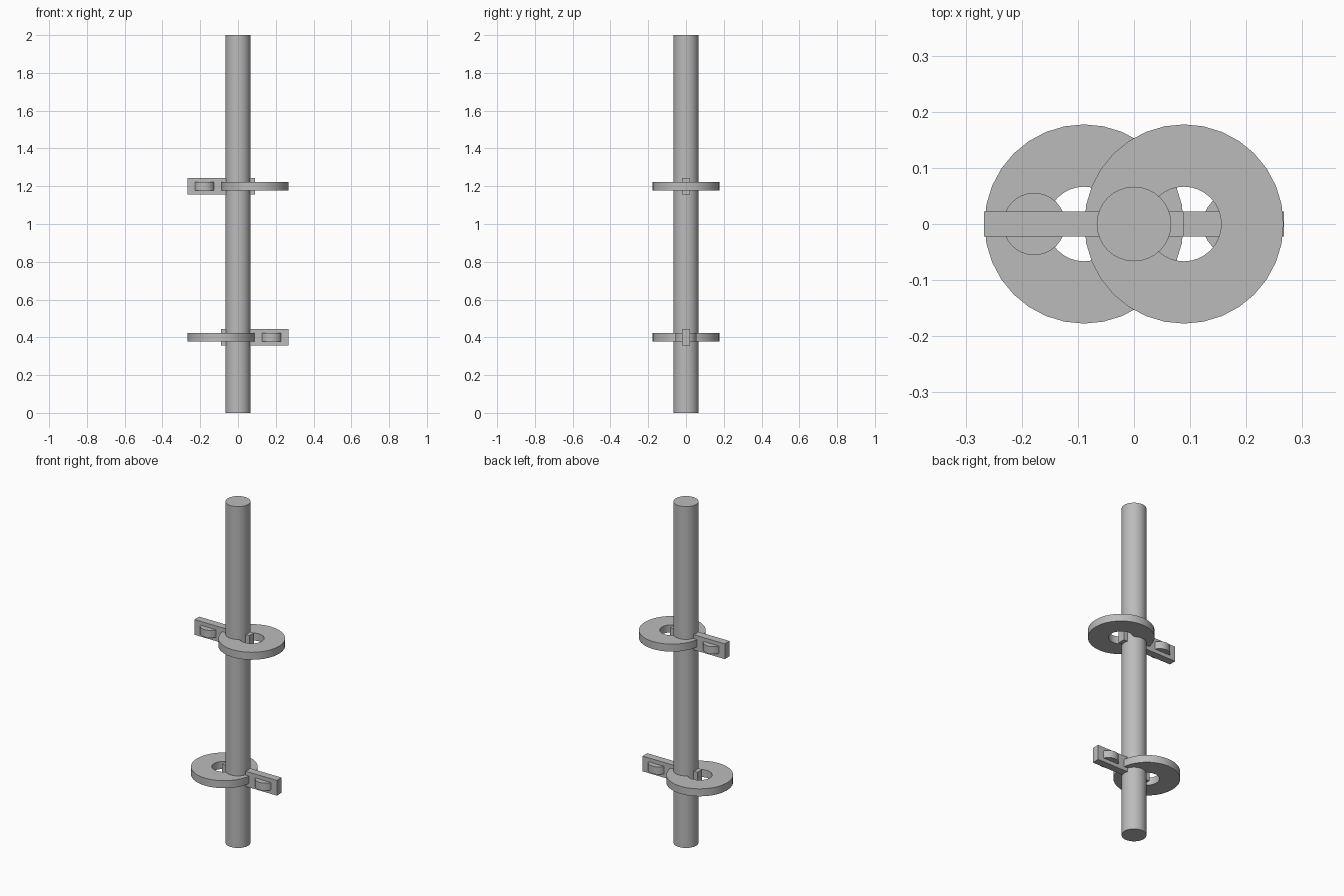
import bpy
import bmesh
import math

cube = bpy.data.objects.get("Cube")
if cube:
    bpy.data.objects.remove(cube, do_unlink=True)

SIDES = 32
THICK = 0.044

grey = bpy.data.materials.new("plain grey")
grey.use_nodes = True
colour = (0.5, 0.5, 0.5, 1)
grey.diffuse_color = colour
grey.node_tree.nodes["Principled BSDF"].inputs["Base Color"].default_value = colour


def finish(obj, name, smooth=True):
    obj.name = obj.data.name = name
    obj.data.materials.append(grey)
    if smooth:
        bpy.ops.object.select_all(action="DESELECT")
        obj.select_set(True)
        bpy.context.view_layer.objects.active = obj
        bpy.ops.object.shade_smooth_by_angle(angle=math.radians(30))
    return obj


def cylinder(name, radius, height, location):
    bpy.ops.mesh.primitive_cylinder_add(
        vertices=SIDES, radius=radius, depth=height, location=location)
    return finish(bpy.context.object, name)


def box(name, size, location):
    bpy.ops.mesh.primitive_cube_add(size=1, location=location)
    obj = bpy.context.object
    obj.scale = size
    bpy.ops.object.transform_apply(location=False, rotation=False, scale=True)
    return finish(obj, name, smooth=False)


def ring(name, outer, inner, height, location):
    # Spin a rectangular section around z
    bm = bmesh.new()
    h = height / 2
    section = [(inner, -h), (outer, -h), (outer, h), (inner, h)]
    verts = [bm.verts.new((r, 0, z)) for r, z in section]
    edges = [bm.edges.new((verts[i], verts[(i + 1) % 4])) for i in range(4)]
    bmesh.ops.spin(bm, geom=verts + edges, cent=(0, 0, 0), axis=(0, 0, 1),
                   angle=math.tau, steps=SIDES, use_merge=True)
    bmesh.ops.remove_doubles(bm, verts=bm.verts, dist=0.0001)
    bmesh.ops.recalc_face_normals(bm, faces=bm.faces)
    mesh = bpy.data.meshes.new(name)
    bm.to_mesh(mesh)
    bm.free()
    obj = bpy.data.objects.new(name, mesh)
    obj.location = location
    bpy.context.collection.objects.link(obj)
    return finish(obj, name)


# Upright rod
cylinder("rod", 0.0665, 2, (0, 0, 1))

# Two clamps, mirrored left to right: ring on one side, bar and boss on the other
for label, z, side in (("lower", 0.4, -1), ("upper", 1.2, 1)):
    ring(label + "_ring", 0.1775, 0.0665, THICK, (side * 0.089, 0, z))
    box(label + "_bar", (0.356, THICK, 0.089), (-side * 0.089, 0, z))
    cylinder(label + "_boss", 0.0555, THICK, (-side * 0.178, 0, z))
